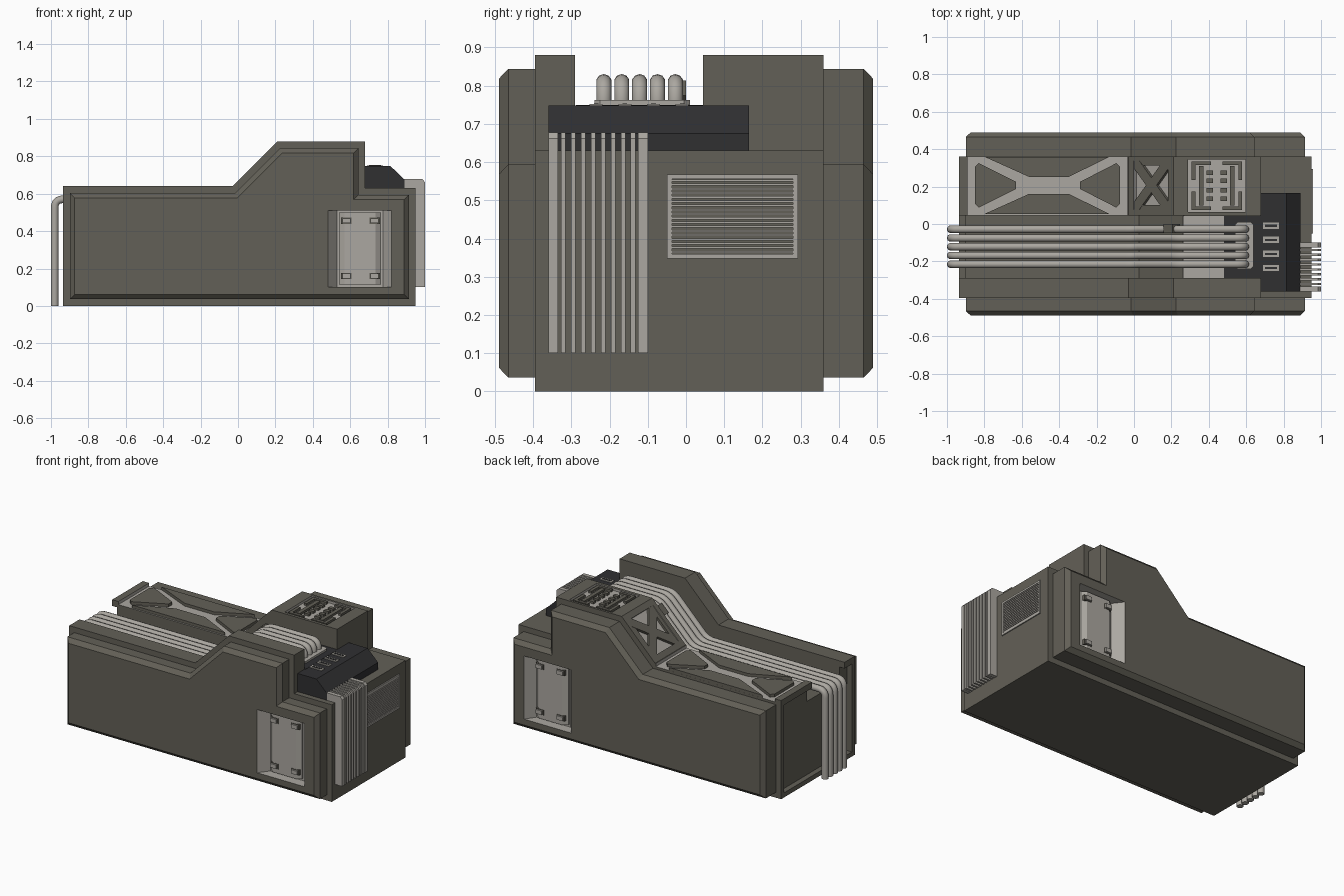
import bpy, bmesh, math
from mathutils import Matrix, Vector

if "Cube" in bpy.data.objects:
    bpy.data.objects.remove(bpy.data.objects["Cube"])


def material(name, rgb):
    m = bpy.data.materials.new(name)
    m.diffuse_color = (*rgb, 1)
    m.use_nodes = True
    m.node_tree.nodes["Principled BSDF"].inputs["Base Color"].default_value = m.diffuse_color
    return m


OLIVE = material("olive_grey", (0.124, 0.117, 0.095))
LIGHT = material("light_grey", (0.41, 0.39, 0.355))
BLACK = material("charcoal", (0.029, 0.029, 0.031))


def loft(name, rings, mats, index=0, matrix=None):
    """Closed solid through rings of equal point count."""
    bm = bmesh.new()
    vs = [[bm.verts.new(p) for p in r] for r in rings]
    n = len(vs[0])
    for a, b in zip(vs, vs[1:]):
        for i in range(n):
            bm.faces.new((a[i], a[(i + 1) % n], b[(i + 1) % n], b[i]))
    bm.faces.new(vs[0][::-1])
    bm.faces.new(vs[-1])
    if matrix:
        bm.transform(matrix)
    bmesh.ops.recalc_face_normals(bm, faces=bm.faces)
    for f in bm.faces:
        f.material_index = index
    me = bpy.data.meshes.new(name)
    bm.to_mesh(me)
    bm.free()
    for m in mats:
        me.materials.append(m)
    ob = bpy.data.objects.new(name, me)
    bpy.context.collection.objects.link(ob)
    return ob


def place(p, axis, h):
    return {'x': (h, p[0], p[1]), 'y': (p[0], h, p[1]), 'z': (p[0], p[1], h)}[axis]


def prism(name, pts, axis, lo, hi, mat, matrix=None):
    return loft(name, [[place(p, axis, h) for p in pts] for h in (lo, hi)], [mat], 0, matrix)


def box(name, x, y, z, mat, matrix=None):
    return prism(name, [(x[0], y[0]), (x[1], y[0]), (x[1], y[1]), (x[0], y[1])], 'z', *z, mat, matrix)


def inset(pts, d):
    """Mitred inward offset of a counter-clockwise outline."""
    out = []
    for i, p in enumerate(pts):
        p = Vector(p)
        a = (p - Vector(pts[i - 1])).normalized()
        b = (Vector(pts[(i + 1) % len(pts)]) - p).normalized()
        na, nb = Vector((-a.y, a.x)), Vector((-b.y, b.x))
        out.append(p + (na + nb) * (d / (1 + na.dot(nb))))
    return out


def carve(ob, cutters):
    """Subtract (cutter, inner face slot) pairs, then bake the result."""
    for c, slot in cutters:
        c.data.materials.clear()
        for m in (OLIVE, LIGHT):
            c.data.materials.append(m)
        for f in c.data.polygons:
            f.material_index = slot
        c.hide_render = True
        mod = ob.modifiers.new("cut", 'BOOLEAN')
        mod.operation, mod.solver, mod.object = 'DIFFERENCE', 'EXACT', c
    dg = bpy.context.evaluated_depsgraph_get()
    me = bpy.data.meshes.new_from_object(ob.evaluated_get(dg))
    ob.modifiers.clear()
    ob.data = me
    for c, _ in cutters:
        bpy.data.objects.remove(c)


def tube(name, pts, y, radius, bend):
    """Round pipe along an xz path with filleted corners."""
    path = [Vector(pts[0])]
    for a, p, b in zip(pts, pts[1:], pts[2:]):
        a, p, b = Vector(a), Vector(p), Vector(b)
        s, e = p + (a - p).normalized() * bend, p + (b - p).normalized() * bend
        path += [s * (1 - t) ** 2 + p * 2 * t * (1 - t) + e * t * t for t in (0, .2, .4, .6, .8, 1)]
    path.append(Vector(pts[-1]))
    cu = bpy.data.curves.new(name, 'CURVE')
    cu.dimensions = '3D'
    cu.bevel_depth, cu.bevel_resolution, cu.use_fill_caps = radius, 3, True
    sp = cu.splines.new('POLY')
    sp.points.add(len(path) - 1)
    for q, v in zip(sp.points, path):
        q.co = (v.x, y, v.y, 1)
    tmp = bpy.data.objects.new(name + "_path", cu)
    bpy.context.collection.objects.link(tmp)
    me = bpy.data.meshes.new_from_object(tmp.evaluated_get(bpy.context.evaluated_depsgraph_get()))
    bpy.data.objects.remove(tmp)
    me.materials.clear()
    me.materials.append(LIGHT)
    for f in me.polygons:
        f.use_smooth = len(f.vertices) == 4
    bpy.context.collection.objects.link(bpy.data.objects.new(name, me))


# Main body with pipe channel, end recess and top pockets
OUT = [(-0.935, 0), (0.95, 0), (0.95, 0.63), (0.68, 0.63), (0.68, 0.88), (0.21, 0.88), (-0.03, 0.64), (-0.935, 0.64)]
SLOPE = Matrix.Translation((0.09, 0.2075, 0.76)) @ Matrix.Rotation(math.radians(-45), 4, 'Y')
body = loft("main_body", [[(x, y, z) for x, z in OUT] for y in (-0.395, 0.36)], [OLIVE, LIGHT])
channel = [(-1.1, 0.505), (0.026, 0.505), (0.266, 0.745), (0.75, 0.745), (0.75, 1), (-1.1, 1)]
carve(body, [
    (prism("channel_cut", channel, 'y', -0.29, 0.045, OLIVE), 0),
    (box("end_cut", (-1.1, -0.90), (-0.365, 0.33), (0.03, 0.60), OLIVE), 0),
    (box("truss_cut", (-0.89, -0.035), (0.03, 0.4), (0.62, 0.8), LIGHT), 1),
    (box("slope_cut", (-0.13, 0.13), (-0.13, 0.13), (-0.02, 0.1), LIGHT, SLOPE), 1),
    (box("roof_cut", (0.29, 0.595), (0.065, 0.345), (0.865, 1), LIGHT), 1)])

# Side panels with equipment bays
for s, base, side in ((-1, 0.39, "front"), (1, 0.355, "back")):
    rings = [[(x, s * y, z) for x, z in inset(OUT, d)] for y, d in ((base, 0.036), (0.465, 0.036), (0.49, 0.062))]
    panel = loft(side + "_panel", rings, [OLIVE, LIGHT])
    bay = [(0.475, s * 0.497), (0.825, s * 0.497), (0.775, s * 0.425), (0.53, s * 0.425)]
    carve(panel, [(prism("bay_cut", bay, 'z', 0.10, 0.51, LIGHT), 1)])
    cover = [(0.54, s * 0.42), (0.765, s * 0.42), (0.765, s * 0.435), (0.735, s * 0.455),
             (0.57, s * 0.455), (0.54, s * 0.435)]
    prism(side + "_bay_cover", cover, 'z', 0.115, 0.50, LIGHT)
    for x in (0.58, 0.73):
        for z in (0.16, 0.455):
            for mat, w, d, part in ((OLIVE, 0.028, 0.457, "latch_seat"), (LIGHT, 0.021, 0.468, "latch")):
                box(f"{side}_{part}", (x - w, x + w), sorted((s * 0.44, s * d)), (z - w * .6, z + w * .6), mat)

# Truss plates on the low deck
for s in (-1, 1):
    prism("truss_wedge", [(x, 0.2065 + s * y) for x, y in
          ((-0.80, 0.153), (-0.13, 0.153), (-0.35, 0.045), (-0.56, 0.045))], 'z', 0.61, 0.639, OLIVE)
for x0, x1 in ((-0.85, -0.63), (-0.075, -0.29)):
    d = 0.02 if x1 > x0 else -0.02
    tri = [(x0, 0.305), (x0 + d, 0.325), (x1, 0.225), (x1, 0.188), (x0 + d, 0.088), (x0, 0.108)]
    prism("truss_triangle", tri, 'z', 0.61, 0.639, OLIVE)

# Cross brace in the slope pocket
for s in (-1, 1):
    brace = [(-0.13, -0.13 * s), (-0.09, -0.13 * s), (0.13, 0.09 * s), (0.13, 0.13 * s),
             (0.09, 0.13 * s), (-0.13, -0.09 * s)]
    prism("slope_brace", brace, 'z', -0.03, -0.003, OLIVE, SLOPE)
    box("slope_rail", (-0.13, 0.13), sorted((s * 0.13, s * 0.105)), (-0.03, -0.005), OLIVE, SLOPE)

# Roof grille: brackets and studs
for s in (-1, 1):
    def xr(a, b):
        return sorted((0.4425 + s * a, 0.4425 + s * b))
    box("roof_spine", xr(0.07, 0.095), (0.10, 0.31), (0.86, 0.879), OLIVE)
    for y in (0.135, 0.18, 0.23, 0.275):
        box("roof_stud", xr(0.02, 0.055), (y - 0.012, y + 0.012), (0.86, 0.879), OLIVE)
    for t in (-1, 1):
        yc = 0.205 + t * 0.12
        box("roof_hook", xr(0.03, 0.135), (yc - 0.009, yc + 0.009), (0.86, 0.879), OLIVE)
        box("roof_hook_leg", xr(0.115, 0.135), sorted((yc, 0.205 + t * 0.03)), (0.86, 0.879), OLIVE)

# Pipe floor, flange, pipes and clip
box("pipe_floor_plate", (0.262, 0.48), (-0.288, 0.044), (0.735, 0.749), LIGHT)
box("pipe_floor_dark", (0.48, 0.685), (-0.288, 0.044), (0.70, 0.749), BLACK)
flange = [(0.54, -0.225), (0.555, -0.24), (0.625, -0.24), (0.64, -0.225),
          (0.64, -0.005), (0.625, 0.01), (0.555, 0.01), (0.54, -0.005)]
prism("pipe_flange", flange, 'z', 0.745, 0.762, LIGHT)
route = [(-0.98, 0), (-0.98, 0.57), (0, 0.57), (0.24, 0.81), (0.595, 0.81), (0.595, 0.75)]
for i in range(5):
    tube("pipe", route, -0.215 + i * 0.0468, 0.0205, 0.045)
box("pipe_clip", (0.05, 0.12), (-0.255, -0.208), (-0.10, -0.045), OLIVE, SLOPE)

# Dark junction housing with sockets
prism("junction_housing", [(0.675, 0.62), (0.89, 0.62), (0.89, 0.675), (0.815, 0.748), (0.675, 0.748)],
      'y', -0.36, 0.165, BLACK)
box("junction_skirt", (0.64, 0.70), (-0.35, -0.28), (0.60, 0.64), BLACK)
for i in range(4):
    y = -0.235 + i * 0.075
    box("socket", (0.69, 0.775), (y - 0.017, y + 0.017), (0.74, 0.752), LIGHT)
    box("socket_slot", (0.70, 0.765), (y - 0.006, y + 0.006), (0.745, 0.754), BLACK)

# Cooling fins on the right end
fin = [(0.885, 0.62), (0.94, 0.62), (0.94, 0.10), (1.0, 0.10), (1.0, 0.662), (0.985, 0.678), (0.885, 0.678)]
for i in range(10):
    w = 0.0125 if i in (0, 9) else 0.006
    y = -0.3475 + i * 0.235 / 9
    prism("cooling_fin", fin, 'y', y - w, y + w, LIGHT)

# Louvred vent on the right end
for y in ((-0.05, -0.037), (0.28, 0.293)):
    box("vent_frame_side", (0.945, 0.957), y, (0.348, 0.568), LIGHT)
for z in ((0.348, 0.36), (0.556, 0.568)):
    box("vent_frame_rail", (0.945, 0.957), (-0.05, 0.293), z, LIGHT)
for i in range(18):
    z = 0.365 + i * 0.011
    box("vent_slat", (0.945, 0.954), (-0.037, 0.28), (z - 0.0027, z + 0.0027), LIGHT)
